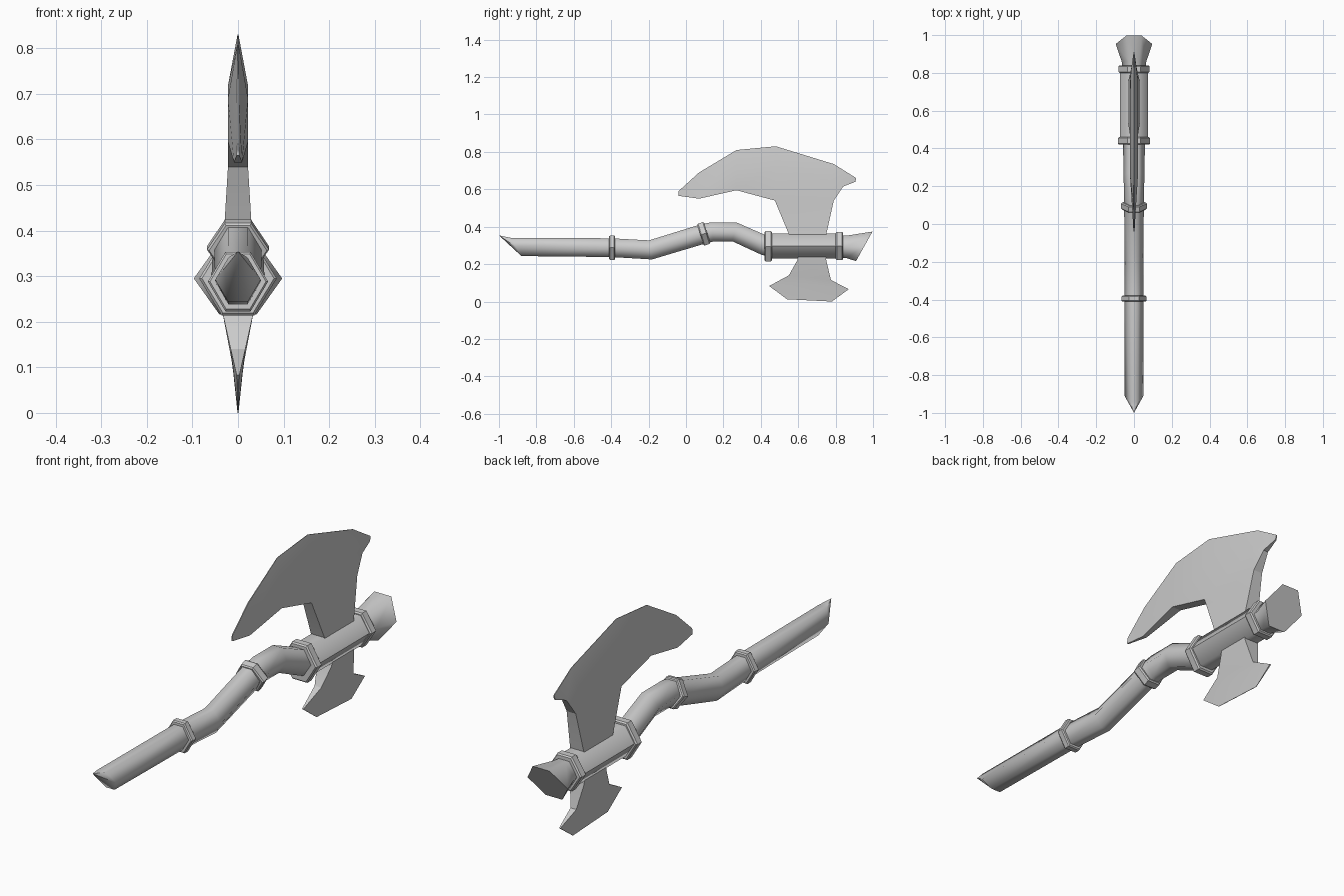
import bpy, math

if "Cube" in bpy.data.objects:
    bpy.data.objects.remove(bpy.data.objects["Cube"])

# unit six-sided section used by every round part: (x factor, up factor)
HEX = [(1, 0), (.42, 1), (-.42, 1), (-1, 0), (-.42, -1), (.42, -1)]


def make(name, verts, faces, angle):
    me = bpy.data.meshes.new(name)
    me.from_pydata(verts, [], faces)
    ob = bpy.data.objects.new(name, me)
    bpy.context.collection.objects.link(ob)
    bpy.ops.object.select_all(action='DESELECT')
    bpy.context.view_layer.objects.active = ob
    ob.select_set(True)
    bpy.ops.object.mode_set(mode='EDIT')
    bpy.ops.mesh.select_all(action='SELECT')
    bpy.ops.mesh.normals_make_consistent(inside=False)
    bpy.ops.object.mode_set(mode='OBJECT')
    bpy.ops.object.shade_smooth_by_angle(angle=math.radians(angle))
    return ob


def loft(name, rings, angle=65, apex=None):
    """Rings are (y, z, half width, up-vector y, up-vector z)."""
    verts, faces = [], []
    for y, z, w, dy, dz in rings:
        verts += [(w * a, y + dy * b, z + dz * b) for a, b in HEX]
    for r in range(len(rings) - 1):
        for i in range(6):
            j = (i + 1) % 6
            faces.append((r*6 + i, r*6 + j, r*6 + 6 + j, r*6 + 6 + i))
    n = len(verts)
    if apex:
        verts.append(apex)
        faces += [(i, (i + 1) % 6, n) for i in range(6)]
    else:
        faces.append(tuple(range(6)))
    faces.append(tuple(range(n - 6, n)))
    return make(name, verts, faces, angle)


def collar(name, y, z, w, h, half, pitch=0):
    c, s = math.cos(pitch), math.sin(pitch)
    rings = []
    for t, k in ((-half, .86), (-half, .93), (-half * .7, 1),
                 (half * .7, 1), (half, .93), (half, .86)):
        rings.append((y + t * c, z + t * s, w * k, -s * h * k, c * h * k))
    return loft(name, rings, 25)


def plate(name, pts, faces):
    """Mirror a relief of (half thickness, y, z) points and close its rim."""
    n = len(pts)
    verts = pts + [(-x, y, z) for x, y, z in pts]
    out = list(faces) + [tuple(i + n for i in reversed(f)) for f in faces]
    edges = [(f[i], f[(i + 1) % len(f)]) for f in faces for i in range(len(f))]
    for a, b in edges:
        if (b, a) not in edges:
            out.append((b, a, a + n, b + n))
    return make(name, verts, out, 20)


# crooked handle with slanted pointed butt
loft("handle", [
    (-.91, .292, .05, -.03, .049),
    (-.40, .288, .05, 0, .05),
    (-.19, .276, .05, -.008, .051),
    (.09, .361, .052, -.016, .050),
    (.14, .372, .053, -.008, .051),
    (.26, .372, .055, .012, .050),
    (.42, .300, .058, .012, .052),
    (.47, .296, .058, 0, .054),
], apex=(0, -1, .354))

# head socket and flared end
loft("head_socket", [(.44, .297, .073, 0, .066), (.83, .297, .073, 0, .066)])
loft("flared_end", [(.82, .293, .060, 0, .058), (.86, .293, .065, .004, .060),
                    (.953, .295, .097, .044, .079)])

# binding collars
collar("rear_collar", -.395, .288, .066, .065, .016)
collar("middle_collar", .095, .362, .068, .061, .019, math.radians(17))
collar("socket_collar_rear", .44, .295, .085, .081, .020)
collar("socket_collar_front", .82, .297, .082, .075, .020)

# large crescent blade with neck
plate("main_blade", [
    (.002, -.04, .590), (.002, .07, .69), (.001, .27, .81), (.001, .48, .83),
    (.001, .79, .735), (.002, .91, .66),                       # 0-5 edge
    (.003, .905, .64), (.012, .84, .615), (.022, .79, .54),    # 6-8 front
    (.033, .75, .36), (.036, .74, .29), (.036, .57, .29), (.033, .55, .36),
    (.022, .475, .54), (.022, .27, .595), (.009, .07, .55), (.003, -.04, .565),
    (.022, .27, .69), (.022, .48, .718), (.019, .77, .645),    # 17-19 ridge
], [
    (16, 15, 1, 0), (15, 17, 2, 1), (17, 18, 3, 2), (18, 19, 4, 3),
    (19, 7, 5, 4), (7, 6, 5), (15, 14, 17), (14, 13, 18, 17),
    (13, 8, 19, 18), (8, 7, 19), (13, 12, 9, 8), (12, 11, 10, 9),
])

# small lower fin
plate("lower_fin", [
    (.036, .61, .29), (.034, .595, .22), (.016, .55, .14), (.003, .445, .083),
    (.001, .54, .012), (.001, .78, .0), (.003, .87, .066), (.014, .775, .115),
    (.034, .75, .22), (.036, .74, .29), (.010, .58, .09), (.010, .74, .085),
], [
    (0, 1, 8, 9), (1, 2, 7, 8), (2, 10, 11, 7), (2, 3, 10), (3, 4, 10),
    (10, 4, 5, 11), (11, 5, 6), (7, 11, 6),
])
